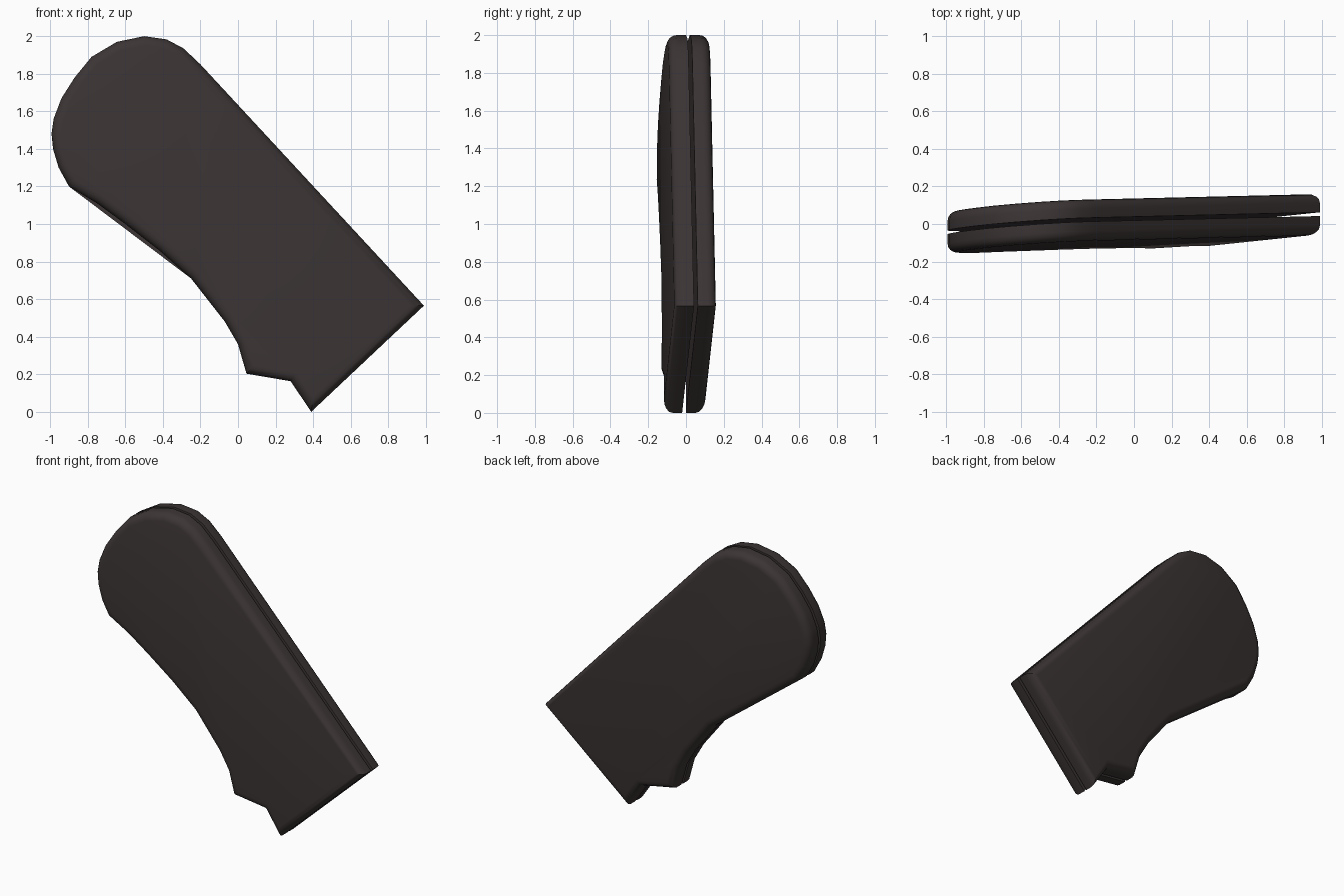
import bpy, bmesh, math

if "Cube" in bpy.data.objects:
    bpy.data.objects.remove(bpy.data.objects["Cube"])

mat = bpy.data.materials.new("dark brown grip")
mat.diffuse_color = (0.045, 0.035, 0.035, 1)
mat.use_nodes = True
mat.node_tree.nodes["Principled BSDF"].inputs["Base Color"].default_value = mat.diffuse_color

# Outline (x, z): butt curve, straight spine, cut end, notch, finger curve
START = [(-0.90, 1.20), (-0.955, 1.30), (-0.985, 1.40), (-0.993, 1.48), (-0.982, 1.56),
         (-0.94, 1.67), (-0.87, 1.78), (-0.78, 1.89), (-0.645, 1.97), (-0.50, 2.0),
         (-0.38, 1.983), (-0.29, 1.935), (-0.20, 1.85),
         (0.99, 0.565), (0.39, 0.0), (0.28, 0.163), (0.045, 0.203),
         (0.0, 0.36), (-0.07, 0.48), (-0.25, 0.71)]
FRONT_CURVE = [(-0.42, 0.86), (-0.60, 1.0), (-0.75, 1.11)]
THICK, ROUND = 0.10, 0.05


def lean(x, z):
    """Tilt of the plane between the two scales."""
    return -0.0365 + 0.067 * x + 0.04 * z


def grip_scale(name, outline, side):
    bm = bmesh.new()
    inner = [bm.verts.new((x, side * 0.01, z)) for x, z in outline]
    outer = [bm.verts.new((x, side * (0.01 + THICK), z)) for x, z in outline]
    n = len(outline)
    bm.faces.new(inner)
    bm.faces.new(outer)
    for i in range(n):
        j = (i + 1) % n
        bm.faces.new((inner[i], inner[j], outer[j], outer[i]))
    bmesh.ops.recalc_face_normals(bm, faces=bm.faces)
    # round over the outside rim
    rim = [bm.edges.get((outer[i], outer[(i + 1) % n])) for i in range(n)]
    bmesh.ops.bevel(bm, geom=rim, offset=ROUND, offset_type='OFFSET', segments=4,
                    profile=0.5, affect='EDGES', clamp_overlap=True)
    for v in bm.verts:
        v.co.y += lean(v.co.x, v.co.z)
    bmesh.ops.recalc_face_normals(bm, faces=bm.faces)
    me = bpy.data.meshes.new(name)
    bm.to_mesh(me)
    bm.free()
    me.materials.append(mat)
    ob = bpy.data.objects.new(name, me)
    bpy.context.collection.objects.link(ob)
    bpy.ops.object.select_all(action='DESELECT')
    ob.select_set(True)
    bpy.context.view_layer.objects.active = ob
    bpy.ops.object.shade_smooth_by_angle(angle=math.radians(30))


grip_scale("front_grip_scale", START + FRONT_CURVE, -1)
grip_scale("back_grip_scale", START, 1)
